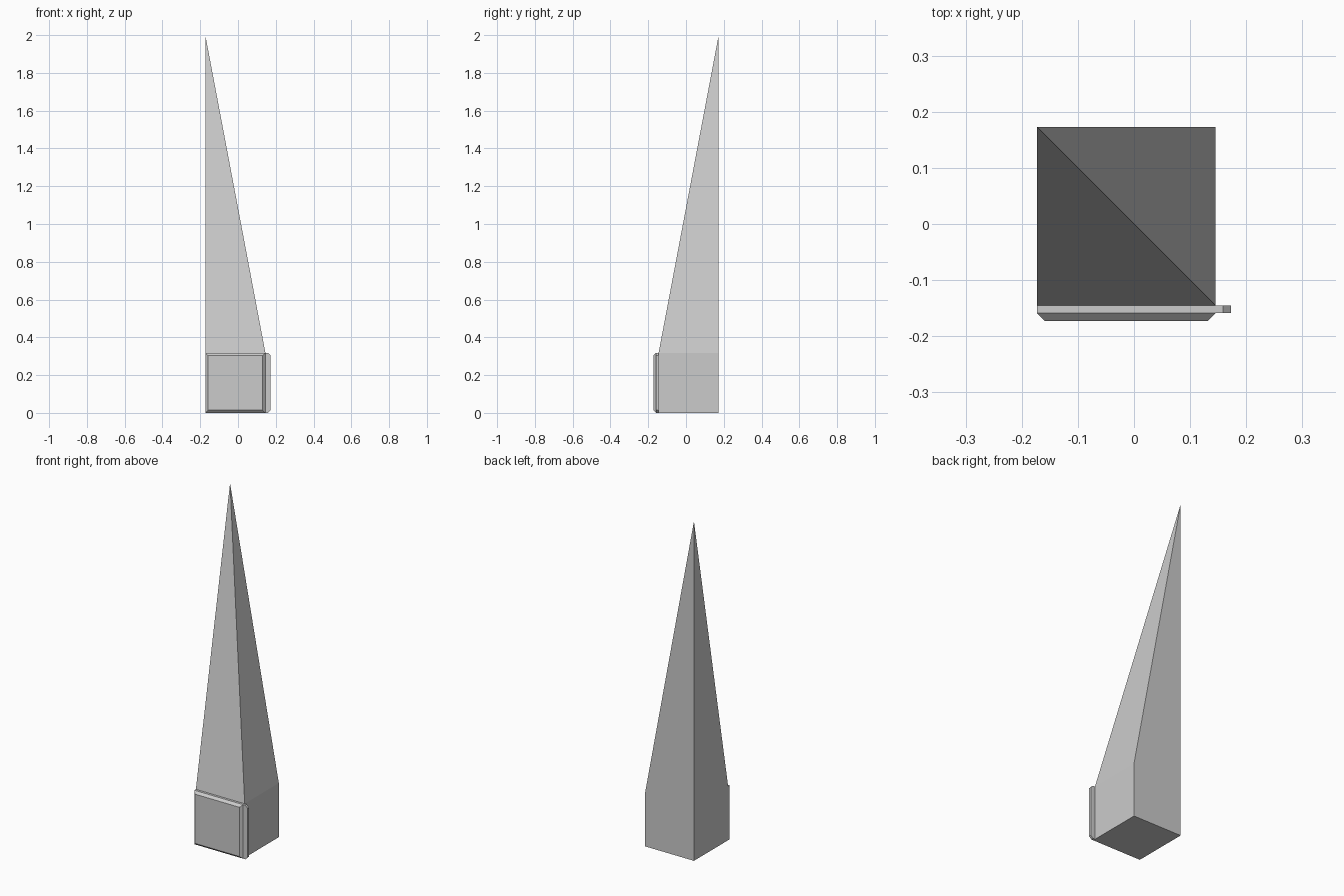
import bpy, bmesh
from mathutils import Vector

if "Cube" in bpy.data.objects:
    bpy.data.objects.remove(bpy.data.objects["Cube"])

H = 0.173        # half of the overall footprint
CORE = 0.318     # side of the square core block
STEP = 0.014     # panel step and chamfer size

bm = bmesh.new()


def face_towards(direction):
    return max(bm.faces, key=lambda f: f.normal.dot(direction)
               + 0.01 * f.calc_center_median().dot(direction))


def extrude(face, offset, scale=1.0):
    new = bmesh.ops.extrude_discrete_faces(bm, faces=[face])["faces"][0]
    centre = new.calc_center_median()
    for v in new.verts:
        v.co = centre + (v.co - centre) * scale + offset
    bm.normal_update()
    return new


# core block, tucked into the back left corner of the footprint
bmesh.ops.create_cube(bm, size=CORE)
bmesh.ops.translate(bm, verts=bm.verts, vec=(CORE / 2 - H, H - CORE / 2, CORE / 2))
bm.normal_update()

# raised panels with chamfered rims on the front and right sides
for direction in (Vector((0, -1, 0)), Vector((1, 0, 0))):
    rim = extrude(face_towards(direction), direction * STEP)
    extrude(rim, direction * STEP, (CORE - 2 * STEP) / CORE)

# tall spike rising to a point above the back left corner
top = min((f for f in bm.faces if f.normal.z > 0.99),
          key=lambda f: (f.calc_center_median().xy
                         - Vector((CORE / 2 - H, H - CORE / 2))).length)
tip = extrude(top, Vector((0, 0, 0.5)))
bmesh.ops.pointmerge(bm, verts=list(tip.verts), merge_co=(-H, H, 2.0))
bmesh.ops.recalc_face_normals(bm, faces=bm.faces)

mesh = bpy.data.meshes.new("spike_on_block")
bm.to_mesh(mesh)
bm.free()
bpy.context.collection.objects.link(bpy.data.objects.new("spike_on_block", mesh))
